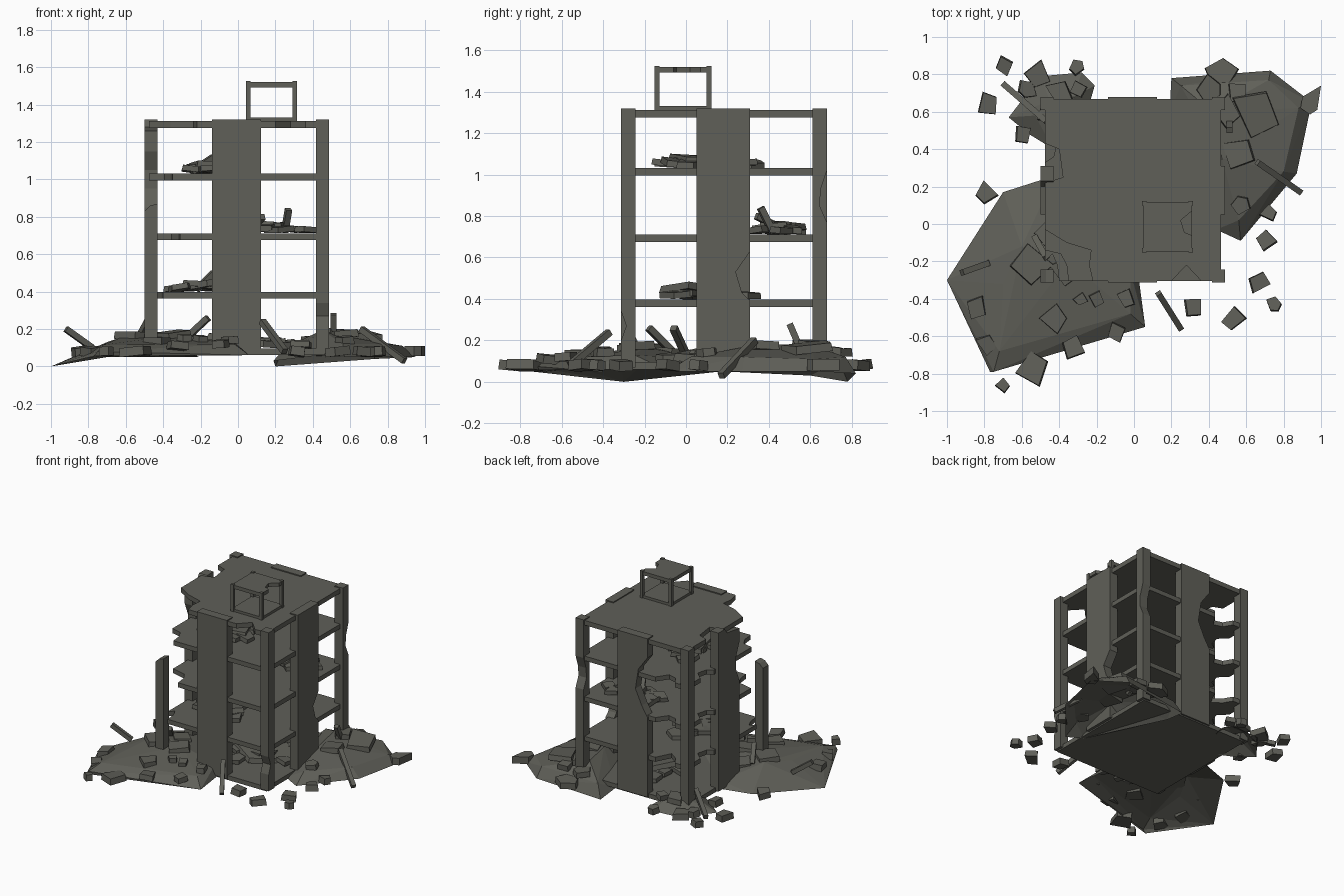
import bpy, bmesh, math, random
from mathutils import Vector, Matrix

if "Cube" in bpy.data.objects:
    bpy.data.objects.remove(bpy.data.objects["Cube"])

random.seed(7)
concrete = bpy.data.materials.new("dark_concrete")
concrete.diffuse_color = (0.115, 0.115, 0.098, 1)
concrete.use_nodes = True
concrete.node_tree.nodes["Principled BSDF"].inputs["Base Color"].default_value = concrete.diffuse_color


def finish(bm, name):
    bmesh.ops.recalc_face_normals(bm, faces=bm.faces)
    me = bpy.data.meshes.new(name)
    bm.to_mesh(me)
    bm.free()
    me.materials.append(concrete)
    ob = bpy.data.objects.new(name, me)
    bpy.context.collection.objects.link(ob)
    return ob


def add_prism(bm, pts, axis, lo, hi):
    place = {"x": lambda u, v, a: (a, u, v), "y": lambda u, v, a: (u, a, v), "z": lambda u, v, a: (u, v, a)}[axis]
    a = [bm.verts.new(place(u, v, lo)) for u, v in pts]
    b = [bm.verts.new(place(u, v, hi)) for u, v in pts]
    bm.faces.new(a)
    bm.faces.new(b[::-1])
    for i in range(len(a)):
        j = (i + 1) % len(a)
        bm.faces.new((a[i], b[i], b[j], a[j]))


def prism(name, pts, axis, lo, hi):
    bm = bmesh.new()
    add_prism(bm, pts, axis, lo, hi)
    return finish(bm, name)


def rect(u0, u1, v0, v1):
    return [(u0, v0), (u1, v0), (u1, v1), (u0, v1)]


def mound(name, pts):
    """Convex heap, open underneath."""
    bm = bmesh.new()
    for p in pts:
        bm.verts.new(p)
    r = bmesh.ops.convex_hull(bm, input=bm.verts[:])
    bmesh.ops.delete(bm, geom=[v for v in r["geom_interior"] if isinstance(v, bmesh.types.BMVert)], context="VERTS")
    bmesh.ops.recalc_face_normals(bm, faces=bm.faces)
    bm.normal_update()
    bmesh.ops.delete(bm, geom=[f for f in bm.faces if f.normal.z < -.6], context="FACES")
    ob = finish(bm, name)
    return ob


def chunk(bm, x, y, z, r, h=0.045, tilt=0.2):
    """Irregular tapered block of broken concrete."""
    n = random.choice((4, 4, 4, 5))
    m = Matrix.Translation((x, y, z)) @ Matrix.Rotation(random.uniform(-tilt, tilt), 4, "X") \
        @ Matrix.Rotation(random.uniform(-tilt, tilt), 4, "Y") @ Matrix.Rotation(random.uniform(0, 6.28), 4, "Z")
    ring = [(math.tau * (i + random.uniform(-.2, .2)) / n, r * random.uniform(.9, 1.25)) for i in range(n)]
    rows = [[bm.verts.new(m @ Vector((math.cos(a) * q * s, math.sin(a) * q * s, zz))) for a, q in ring]
            for s, zz in ((1, -h / 2), (.95, h / 2))]
    bm.faces.new(rows[0])
    bm.faces.new(rows[1][::-1])
    for i in range(n):
        j = (i + 1) % n
        bm.faces.new((rows[0][i], rows[1][i], rows[1][j], rows[0][j]))


def bar(bm, p, q, w=0.032):
    p, q = Vector(p), Vector(q)
    d = q - p
    m = Matrix.Translation((p + q) / 2) @ d.to_track_quat("Z", "Y").to_matrix().to_4x4() \
        @ Matrix.Diagonal((w, w, d.length, 1))
    bmesh.ops.create_cube(bm, size=1, matrix=m)


TOP, BASE = 1.32, 0.07
X0, X1, Y0, Y1, W = -0.5, 0.487, -0.313, 0.68, 0.07

# corner columns: front left snapped short, others chipped
prism("front_left_column", [(X0, BASE), (X0 + W, BASE), (X0 + W, .87), (X0 + .03, .86), (X0, .83)], "y", Y0, Y0 + W)
prism("front_right_column", [(Y0, BASE), (Y0 + W, BASE), (Y0 + W, TOP), (Y0, TOP), (Y0, .34), (Y0 + .025, .27), (Y0, .2)],
      "x", X1 - W, X1)
prism("back_right_column", [(Y1 - W, BASE), (Y1, BASE), (Y1, .77), (Y1 - .035, .85), (Y1 - .03, .93), (Y1, 1.02),
                            (Y1, TOP), (Y1 - W, TOP)], "x", X1 - W, X1)
prism("back_left_column", rect(X0, X0 + W, BASE, TOP), "y", Y1 - W, Y1)

# tall wall panels in the middle of each side
prism("front_wall_panel", rect(-.14, .122, BASE, TOP), "y", Y0, Y0 + W)
prism("back_wall_panel", [(-.14, BASE), (.122, BASE), (.122, TOP), (-.14, TOP), (-.14, 1.17), (-.06, 1.06),
                          (-.035, .9), (-.09, .78), (-.14, .7)], "y", Y1 - W, Y1)
prism("right_wall_panel", [(.05, BASE), (.31, BASE), (.31, .39), (.27, .43), (.24, .53), (.31, .63), (.31, TOP), (.05, TOP)],
      "x", X1 - W, X1)
prism("left_wall_panel", [(.05, BASE), (.31, BASE), (.31, TOP), (.23, TOP), (.2, 1.28), (.05, 1.26), (.05, 1.15),
                          (.09, 1.05), (.09, .95), (.05, .85)], "x", X0, X0 + W)

# floors with broken front-left corner and ragged left edge
xl, xr, yf, yb = -.475, .465, -.305, .668
prism("ground_slab", rect(xl, xr, yf, yb), "z", .06, .095)
prism("roof_slab", [(xl, -.03), (-.36, -.1), (-.23, -.14), (-.24, -.22), (-.22, yf), (.2, yf), (.28, -.22), (.36, yf),
                    (xr, yf), (xr, yb), (xl, yb), (xl, .43), (-.4, .4), (-.38, .25), (xl, .22)], "z", 1.275, 1.312)
for i, (z, c, e) in enumerate(((.362, .13, -.1), (.675, .04, -.03), (.995, .08, -.04))):
    prism(f"floor_slab_{i + 1}", [(xl, -.1 + e), (-.32 - c * .9, -.16), (-.28 - c, -.22), (-.27 - c, yf),
                                  (xr, yf), (xr, yb), (-.2, yb), (-.26, .6 + e / 2), (-.33, .6), (-.37, yb),
                                  (xl, yb), (xl, .5), (-.41, .44), (-.43, .36), (xl, .33)], "z", z, z + .036)

# rooftop stair housing: open frame with chipped lid
bm = bmesh.new()
for x in (.042, .292):
    for y in (-.153, .098):
        add_prism(bm, rect(x, x + .024, y, y + .024), "z", 1.31, 1.525)
finish(bm, "rooftop_posts")
prism("rooftop_base", rect(.048, .31, -.147, .117), "z", 1.31, 1.332)
prism("rooftop_lid", [(.048, -.147), (.31, -.147), (.31, -.06), (.27, -.045), (.25, .02), (.31, .07), (.31, .117),
                      (.048, .117)], "z", 1.492, 1.52)

# rubble mounds on the ground
mound("front_left_mound", [(-1, -.3, 0), (-.7, .17, .05), (-.45, .25, .06), (0, -.1, .06), (.06, -.55, .06),
                           (-.77, -.79, .055), (-.75, -.79, .08), (-.72, -.68, .115), (-.7, -.32, .13), (-.6, -.12, .165),
                           (-.02, -.48, .12), (-.02, -.25, .13), (-.35, -.2, .165), (-.45, .2, .1)])
mound("back_right_mound", [(.2, .78, 0), (.19, .6, .03), (.73, .82, .04), (.95, .65, .05), (.87, .27, .05),
                           (.57, -.09, .05), (.44, -.03, .06), (.72, .77, .12), (.88, .62, .11), (.8, .28, .12),
                           (.56, .02, .12), (.42, .6, .18), (.47, .35, .18), (.25, .74, .1)])
mound("back_left_mound", [(-.67, .57, .05), (-.5, .79, .05), (-.28, .81, .05), (-.21, .74, .05), (-.25, .6, .06),
                          (-.43, .4, .06), (-.56, .48, .05), (-.45, .66, .14), (-.32, .68, .13), (-.53, .58, .11)])

# loose chunks around the building
bm = bmesh.new()
for x, y, r in ((-.69, .84, .053), (-.31, .84, .042), (-.78, .64, .063), (-.6, .48, .055), (-.79, .17, .06),
                (-.51, .8, .065), (.47, .81, .08), (.72, .06, .045), (.7, -.09, .055), (.67, -.31, .057),
                (.75, -.43, .042), (.53, -.51, .063), (.32, -.45, .057), (-.54, -.77, .09), (-.7, -.86, .038),
                (-.79, -.64, .055), (-.84, -.45, .065), (-.57, .72, .05)):
    chunk(bm, x, y, .08, r, .048, .15)
add_prism(bm, [(.89, .62), (.94, .585), (.98, .61), (1.0, .74), (.9, .68)], "z", .055, .11)
finish(bm, "loose_chunks")

# chunks lying on the mounds
bm = bmesh.new()
for x, y, z, r in ((-.33, -.66, .11, .06), (-.1, -.58, .12, .05), (-.43, -.51, .135, .075), (-.28, -.4, .15, .04),
                   (-.55, -.22, .165, .1), (-.2, -.4, .145, .045), (-.36, -.25, .165, .09), (-.45, -.05, .14, .09),
                   (-.05, -.4, .14, .05), (.65, .59, .165, .13), (.55, .37, .17, .085),
                   (.57, .1, .14, .055), (.5, .6, .18, .08), (.4, .72, .14, .07), (.56, .7, .15, .06),
                   (-.4, .7, .14, .07), (-.3, .72, .14, .05), (-.45, .6, .15, .07)):
    chunk(bm, x, y, z, r, .04, .12)
finish(bm, "mound_chunks")

# rubble heaps on the upper storeys and the ground floor
bm = bmesh.new()
for cx, cy, z, sx, sy in ((-.12, .08, 1.03, .2, .27), (.15, .45, .71, .23, .11), (-.15, .07, .398, .2, .22),
                          (.1, .2, .095, .3, .35)):
    chunk(bm, cx, cy, z + .04, min(sx, sy) * .9, .035, .15)
    for k in range(13):
        a, d = math.tau * (k + random.random() * .6) / 13, random.uniform(.3, .95)
        chunk(bm, cx + sx * d * math.cos(a), cy + sy * d * math.sin(a), z + .018 + .035 * (1 - d),
              random.uniform(.05, .085), .03, .14)
finish(bm, "storey_rubble")

# broken beams sticking out of the rubble
bm = bmesh.new()
for p, q in (((-.7, .75, .09), (-.47, .55, .17)), ((.66, .33, .2), (.89, .17, .03)), ((.13, -.37, .24), (.25, -.56, .08)),
             ((-.92, -.26, .2), (-.78, -.21, .1)), ((-.53, -.07, .15), (-.47, -.18, .26)), ((.51, .5, .28), (.51, .56, .14)),
             ((-.3, .0, .13), (-.16, -.06, .26)), ((.25, .42, .72), (.27, .36, .84)), ((.05, .5, .72), (.13, .34, .8)),
             ((-.25, .1, 1.04), (-.13, .16, 1.12)), ((-.22, .1, .41), (-.13, .14, .5))):
    bar(bm, p, q)
finish(bm, "broken_beams")
